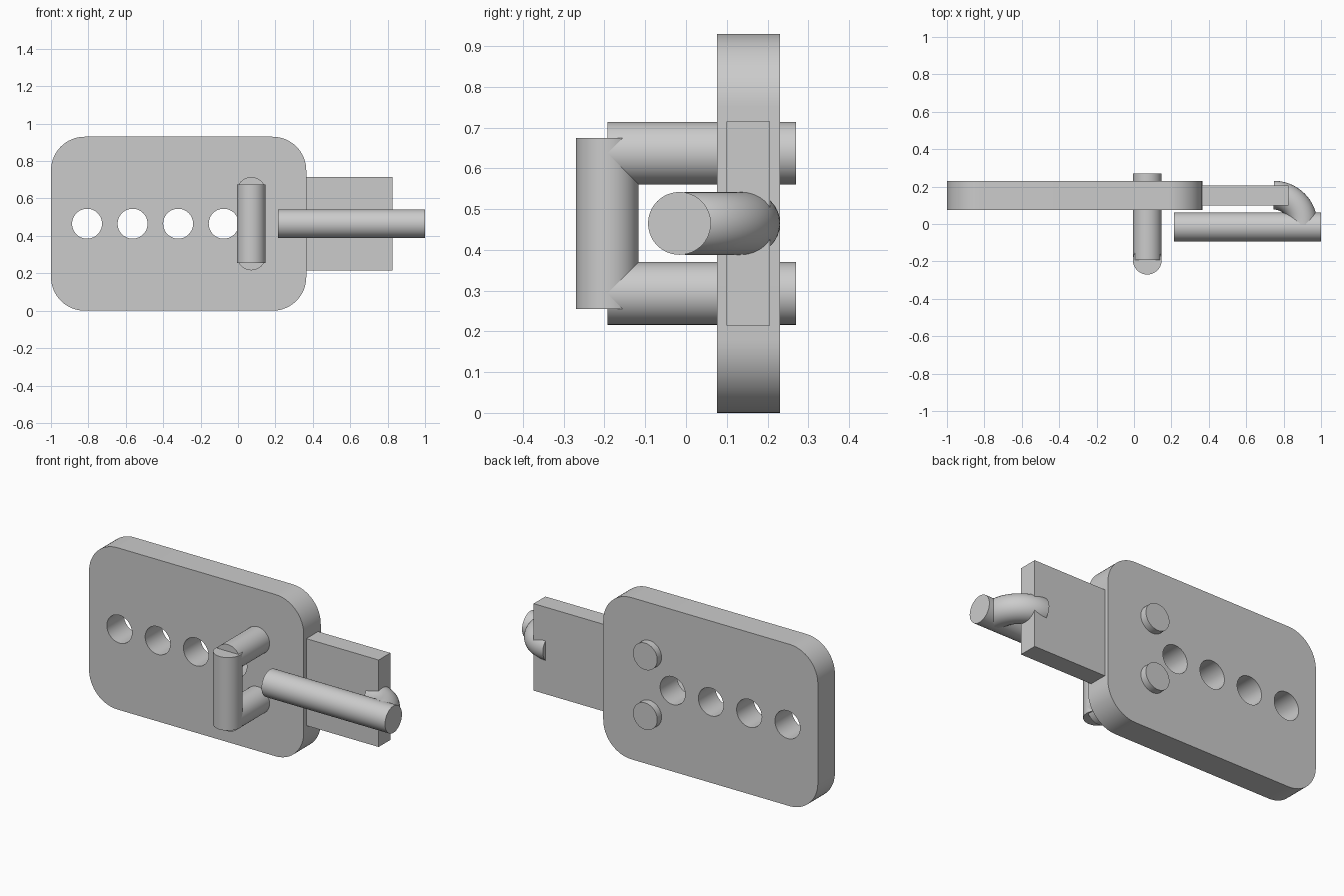
import bpy, math

if "Cube" in bpy.data.objects:
    bpy.data.objects.remove(bpy.data.objects["Cube"])

MID_Z = 0.465
ROD_R = 0.077


def smooth(obj):
    bpy.ops.object.select_all(action='DESELECT')
    obj.select_set(True)
    bpy.context.view_layer.objects.active = obj
    bpy.ops.object.shade_smooth_by_angle(angle=math.radians(35))


def rod(name, start, end, r=ROD_R):
    """Cylinder lying along one axis between two points."""
    axis = max(range(3), key=lambda i: abs(end[i] - start[i]))
    rot = [(0, math.pi / 2, 0), (math.pi / 2, 0, 0), (0, 0, 0)][axis]
    bpy.ops.mesh.primitive_cylinder_add(
        vertices=64, radius=r, depth=abs(end[axis] - start[axis]), rotation=rot,
        location=[(a + b) / 2 for a, b in zip(start, end)])
    obj = bpy.context.object
    obj.name = name
    smooth(obj)


def arc(cx, cy, r, a0, a1, n):
    return [(cx + r * math.cos(math.radians(a0 + (a1 - a0) * i / n)),
             cy + r * math.sin(math.radians(a0 + (a1 - a0) * i / n)))
            for i in range(n + 1)]


def curve_mesh(name, curve, location, rotation=(0, 0, 0)):
    obj = bpy.data.objects.new(name, curve)
    bpy.context.collection.objects.link(obj)
    obj.location, obj.rotation_euler = location, rotation
    bpy.ops.object.select_all(action='DESELECT')
    obj.select_set(True)
    bpy.context.view_layer.objects.active = obj
    bpy.ops.object.convert(target='MESH')
    smooth(bpy.context.object)


def add_spline(curve, pts, cyclic):
    s = curve.splines.new('POLY')
    s.points.add(len(pts) - 1)
    for p, (x, y) in zip(s.points, pts):
        p.co = (x, y, 0, 1)
    s.use_cyclic_u = cyclic


# rounded plate with a row of holes
plate = bpy.data.curves.new("plate", 'CURVE')
plate.dimensions = '2D'
plate.fill_mode = 'BOTH'
plate.extrude = 0.0775
x0, x1, z0, z1, cr = -1.0, 0.365, 0.0, 0.93, 0.18
outline = (arc(x1 - cr, z1 - cr, cr, 0, 90, 16) + arc(x0 + cr, z1 - cr, cr, 90, 180, 16)
           + arc(x0 + cr, z0 + cr, cr, 180, 270, 16) + arc(x1 - cr, z0 + cr, cr, 270, 360, 16))
add_spline(plate, outline, True)
for i in range(4):
    add_spline(plate, arc(-0.807 + 0.2435 * i, MID_Z, 0.08, 0, 360, 48)[:-1], True)
curve_mesh("hinge_plate", plate, (0, 0.153, 0), (math.pi / 2, 0, 0))

# flat tongue beside the plate
bpy.ops.mesh.primitive_cube_add(size=1, location=(0.5925, 0.153, MID_Z))
tongue = bpy.context.object
tongue.name = "tongue"
tongue.scale = (0.465, 0.107, 0.50)

# staple loop through the plate
for side, name in ((1, "staple_upper_leg"), (-1, "staple_lower_leg")):
    z = MID_Z + side * 0.172
    rod(name, (0.071, -0.193, z), (0.071, 0.27, z))
rod("staple_bridge", (0.071, -0.193, MID_Z - 0.21), (0.071, -0.193, MID_Z + 0.21))

# sliding bar
rod("bolt_bar", (0.215, -0.016, MID_Z), (1.0, -0.016, MID_Z))

# bent rod joining bar and tongue
bend = bpy.data.curves.new("bend", 'CURVE')
bend.dimensions = '3D'
bend.bevel_depth = ROD_R
bend.bevel_resolution = 14
bend.use_fill_caps = True
add_spline(bend, arc(0, 0, 0.157, 90, 0, 24), False)
curve_mesh("bolt_hook", bend, (0.747, -0.003, MID_Z))
